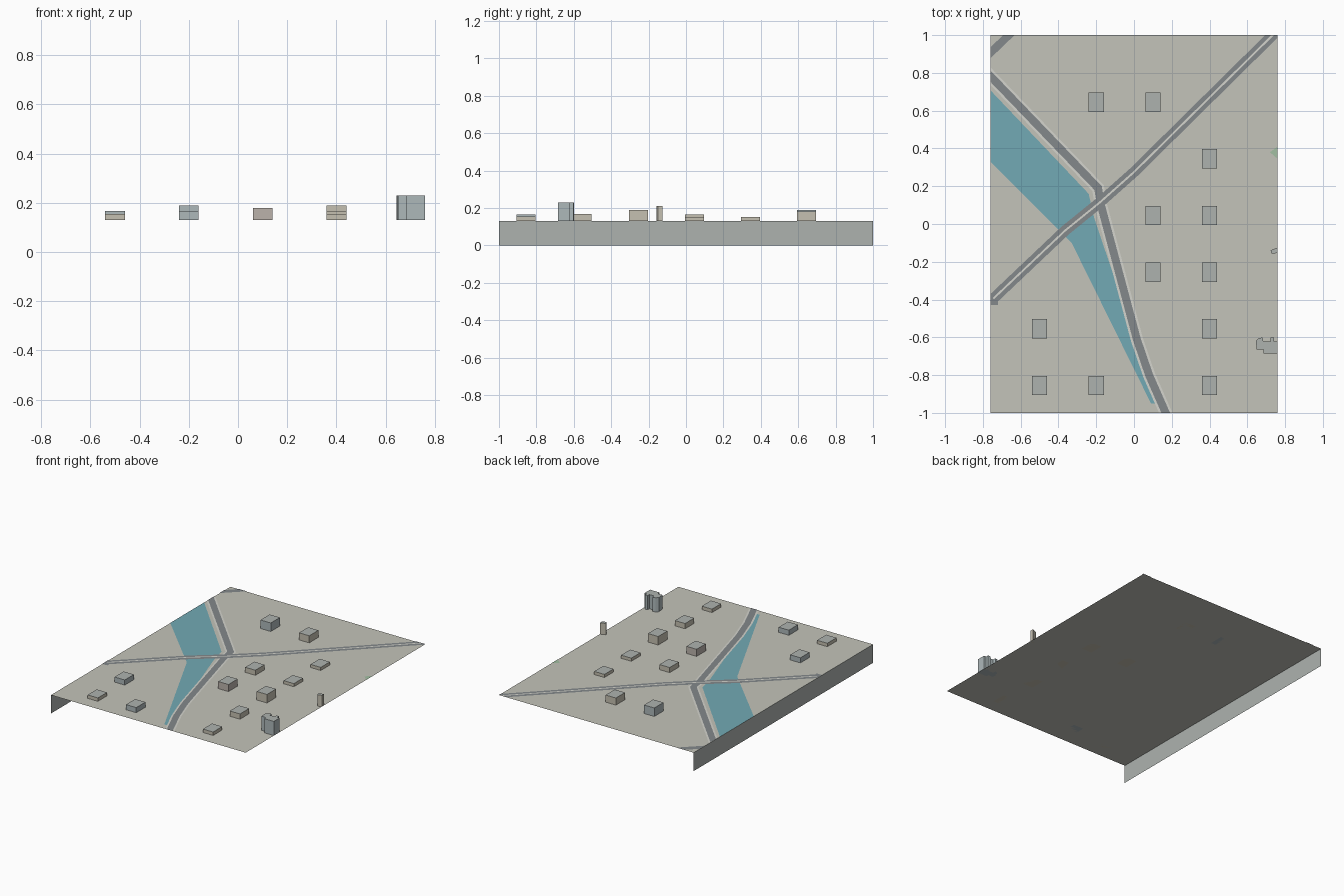
import bpy, bmesh
from mathutils import Vector

if "Cube" in bpy.data.objects:
    bpy.data.objects.remove(bpy.data.objects["Cube"])

HX, HY, TOP = 0.76, 1.0, 0.13


def material(name, r, g, b):
    m = bpy.data.materials.new(name)
    m.diffuse_color = (r, g, b, 1)
    m.use_nodes = True
    m.node_tree.nodes["Principled BSDF"].inputs["Base Color"].default_value = m.diffuse_color
    return m


GROUND = material("ground", 0.55, 0.55, 0.49)
WATER = material("water", 0.17, 0.40, 0.46)
ASPHALT = material("asphalt", 0.23, 0.25, 0.26)
PAVING = material("paving", 0.66, 0.66, 0.61)
GRASS = material("grass", 0.36, 0.52, 0.36)
ROOF = material("roof", 0.42, 0.45, 0.43)
BEIGE = material("beige_wall", 0.56, 0.53, 0.44)
BLUE = material("blue_grey_wall", 0.42, 0.48, 0.49)
ROSE = material("rose_wall", 0.50, 0.45, 0.41)


def finish(bm, name, *mats):
    # Trim everything to the map border
    for co, no in (((HX, 0, 0), (1, 0, 0)), ((-HX, 0, 0), (-1, 0, 0)),
                   ((0, HY, 0), (0, 1, 0)), ((0, -HY, 0), (0, -1, 0))):
        bmesh.ops.bisect_plane(bm, geom=bm.verts[:] + bm.edges[:] + bm.faces[:],
                               dist=1e-6, plane_co=co, plane_no=no, clear_outer=True)
    me = bpy.data.meshes.new(name)
    bm.to_mesh(me)
    bm.free()
    ob = bpy.data.objects.new(name, me)
    bpy.context.collection.objects.link(ob)
    for m in mats:
        me.materials.append(m)
    return ob


def sheet(name, pts, z, mat):
    bm = bmesh.new()
    f = bm.faces.new([bm.verts.new((x, y, z)) for x, y in pts])
    f.normal_update()
    if f.normal.z < 0:
        f.normal_flip()
    return finish(bm, name, mat)


def ribbon(name, path, width, z, mat):
    """Flat strip of constant width with mitred bends."""
    p = [Vector(q) for q in path]
    bm = bmesh.new()
    rows = []
    for i, c in enumerate(p):
        a = (p[i] - p[i - 1]).normalized() if i else None
        b = (p[i + 1] - p[i]).normalized() if i < len(p) - 1 else None
        t = ((a or b) + (b or a)).normalized()
        n = Vector((-t.y, t.x))
        half = width / 2 / max(0.5, t.dot(a or b))
        rows.append([bm.verts.new((*(c + n * s * half), z)) for s in (1, -1)])
    for (l0, r0), (l1, r1) in zip(rows, rows[1:]):
        bm.faces.new((r0, r1, l1, l0))
    return finish(bm, name, mat)


def building(name, outline, top, wall):
    """Extruded footprint; the roof has its own material."""
    bm = bmesh.new()
    base = bm.faces.new([bm.verts.new((x, y, TOP)) for x, y in outline])
    ext = bmesh.ops.extrude_face_region(bm, geom=[base], use_keep_orig=True)
    for v in [g for g in ext["geom"] if isinstance(g, bmesh.types.BMVert)]:
        v.co.z = top
    bmesh.ops.recalc_face_normals(bm, faces=bm.faces[:])
    for f in bm.faces:
        f.material_index = 1 if f.normal.z > 0.5 else 0
    return finish(bm, name, wall, ROOF)


# Ground sheet and the single skirt wall on the left
sheet("ground", [(-HX, -HY), (HX, -HY), (HX, HY), (-HX, HY)], TOP, GROUND)
bm = bmesh.new()
bm.faces.new([bm.verts.new((-HX, y, z)) for y, z in
              ((-HY, 0), (-HY, TOP), (HY, TOP), (HY, 0))][::-1])
finish(bm, "left_skirt", ROOF)

# River and park
sheet("river", [(-0.8, 0.37), (-0.33, -0.10), (0.09, -0.95), (0.12, -0.95),
                (-0.21, 0.03), (-0.24, 0.16), (-0.8, 0.75)], TOP + 0.0012, WATER)
sheet("park", [(0.72, 0.38), (0.76, 0.345), (0.76, 0.41)], TOP + 0.0012, GRASS)

# Roads
bank_path = [(-0.82, 0.845), (-0.19, 0.19), (-0.175, 0.10), (0.015, -0.61),
             (0.08, -0.80), (0.19, -1.05)]
main_path = [(-0.745, -0.395), (-0.365, -0.035), (-0.18, 0.115), (0.0, 0.275),
             (0.80, 1.065)]
ribbon("bank_pavement", bank_path, 0.065, TOP + 0.0018, PAVING)
ribbon("bank_road", bank_path, 0.042, TOP + 0.0024, ASPHALT)
ribbon("main_road", main_path, 0.056, TOP + 0.0030, ASPHALT)
ribbon("main_road_median", main_path, 0.010, TOP + 0.0036, PAVING)
ribbon("corner_road", [(-0.85, 0.82), (-0.60, 1.06)], 0.042, TOP + 0.0024, ASPHALT)
ribbon("road_end", [(-0.76, -0.405), (-0.72, -0.405)], 0.05, TOP + 0.0024, ASPHALT)

# Repeating block buildings: x, y, top height, wall
blocks = [(-0.2, 0.645, 0.19, BLUE), (0.1, 0.645, 0.18, BEIGE),
          (0.4, 0.345, 0.152, BEIGE), (0.1, 0.045, 0.166, BEIGE),
          (0.4, 0.045, 0.152, BEIGE), (0.1, -0.255, 0.18, ROSE),
          (0.4, -0.255, 0.19, BEIGE), (-0.5, -0.555, 0.166, BLUE),
          (0.4, -0.555, 0.167, BEIGE), (-0.5, -0.855, 0.154, BEIGE),
          (-0.2, -0.855, 0.166, BLUE), (0.4, -0.855, 0.154, BEIGE)]
for x, y, top, wall in blocks:
    building("block_building", [(x + sx * 0.04, y + sy * 0.051) for sx, sy in
                                ((-1, -1), (1, -1), (1, 1), (-1, 1))], top, wall)

# Notched tower and slim building on the right border
building("notched_tower",
         [(0.65, -0.665), (0.685, -0.665), (0.685, -0.685), (0.76, -0.685),
          (0.76, -0.622), (0.742, -0.622), (0.742, -0.602), (0.722, -0.602),
          (0.722, -0.622), (0.685, -0.622), (0.68, -0.60), (0.66, -0.605),
          (0.645, -0.62)], 0.23, BLUE)
building("slim_building",
         [(0.722, -0.14), (0.73, -0.157), (0.745, -0.157), (0.76, -0.15),
          (0.76, -0.125)], 0.21, BEIGE)
